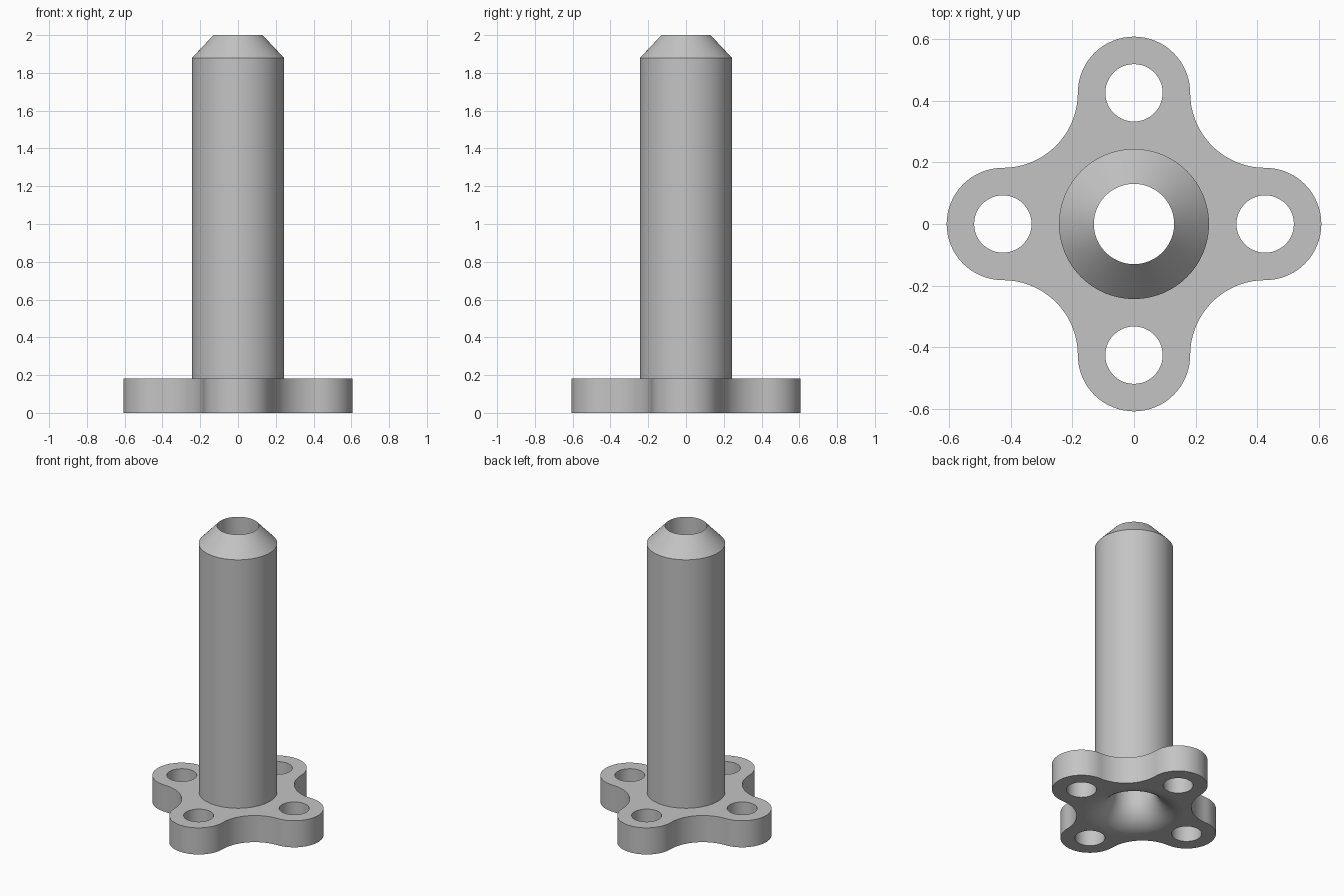
import bpy, bmesh
from math import pi, sin, cos

cube = bpy.data.objects.get("Cube")
if cube:
    bpy.data.objects.remove(cube, do_unlink=True)

SEG = 96
LOBE_R, LOBE_D = 0.182, 0.425
HOLE_R = 0.093
BORE_R, SHAFT_R = 0.13, 0.243
BASE_H, SHOULDER_Z, TOP_Z = 0.182, 1.88, 2.0
FLARE = 0.175

bm = bmesh.new()


def arc(cx, cy, r, a0, a1, n):
    """n points from angle a0 towards a1, end point left out."""
    return [(cx + r * cos(a0 + (a1 - a0) * i / n),
             cy + r * sin(a0 + (a1 - a0) * i / n)) for i in range(n)]


def ring(points, z):
    """Closed loop of vertices and its edges at height z."""
    verts = [bm.verts.new((x, y, z)) for x, y in points]
    edges = [bm.edges.new((verts[i - 1], verts[i])) for i in range(len(verts))]
    return verts, edges


def wall(a, b):
    """Strip of quads between two rings of equal length."""
    va, vb = a[0], b[0]
    for i in range(len(va)):
        bm.faces.new((va[i - 1], va[i], vb[i], vb[i - 1])).smooth = True


def circle(r, z):
    return ring(arc(0, 0, r, 0, 2 * pi, SEG), z)


# Flange outline: four round lobes joined by concave arcs
outline = []
for k in range(4):
    a = k * pi / 2
    outline += arc(LOBE_D * cos(a), LOBE_D * sin(a), LOBE_R,
                   a - pi / 2, a + pi / 2, 32)
    d = a + pi / 4
    centre = LOBE_D * 2 ** 0.5
    outline += arc(centre * cos(d), centre * sin(d), LOBE_D - LOBE_R,
                   a - pi / 2, a - pi, 24)

loops = [outline]
for k in range(4):
    a = k * pi / 2
    loops.append(arc(LOBE_D * cos(a), LOBE_D * sin(a), HOLE_R, 0, 2 * pi, 48))

# Flange sides and bolt holes
lower = [ring(p, 0) for p in loops]
upper = [ring(p, BASE_H) for p in loops]
for lo, up in zip(lower, upper):
    wall(lo, up)

# Shaft, tapered tip, bore and flared mouth as one turned surface
flare = [(BORE_R + FLARE * (1 - sin(t)), FLARE * cos(t))
         for t in [i * pi / 24 for i in range(13)]]
flare = [(BORE_R + FLARE * (1 - cos(t)), FLARE * (1 - sin(t)))
         for t in [i * pi / 24 for i in range(13)]]
profile = [(SHAFT_R, BASE_H), (SHAFT_R, SHOULDER_Z), (BORE_R, TOP_Z)] + flare
rings = [circle(r, z) for r, z in profile]
for a, b in zip(rings, rings[1:]):
    wall(a, b)

# Flat top and bottom of the flange, around all the openings
for level, middle in ((lower, rings[-1]), (upper, rings[0])):
    edges = [e for r in level + [middle] for e in r[1]]
    bmesh.ops.triangle_fill(bm, edges=edges, use_beauty=True)

bmesh.ops.recalc_face_normals(bm, faces=bm.faces[:])
mesh = bpy.data.meshes.new("flanged_sleeve")
bm.to_mesh(mesh)
bm.free()
sleeve = bpy.data.objects.new("flanged_sleeve", mesh)
bpy.context.collection.objects.link(sleeve)

# Smooth round walls, crisp rims, flat flange faces
bpy.ops.object.select_all(action="DESELECT")
sleeve.select_set(True)
bpy.context.view_layer.objects.active = sleeve
bpy.ops.object.shade_smooth_by_angle(angle=pi / 6)
for f in mesh.polygons:
    if abs(f.normal.z) > 0.9999:
        f.use_smooth = False

# Plain grey metal
grey = bpy.data.materials.new("grey")
grey.use_nodes = True
colour = (0.55, 0.55, 0.55, 1)
grey.diffuse_color = colour
grey.node_tree.nodes["Principled BSDF"].inputs["Base Color"].default_value = colour
mesh.materials.append(grey)
